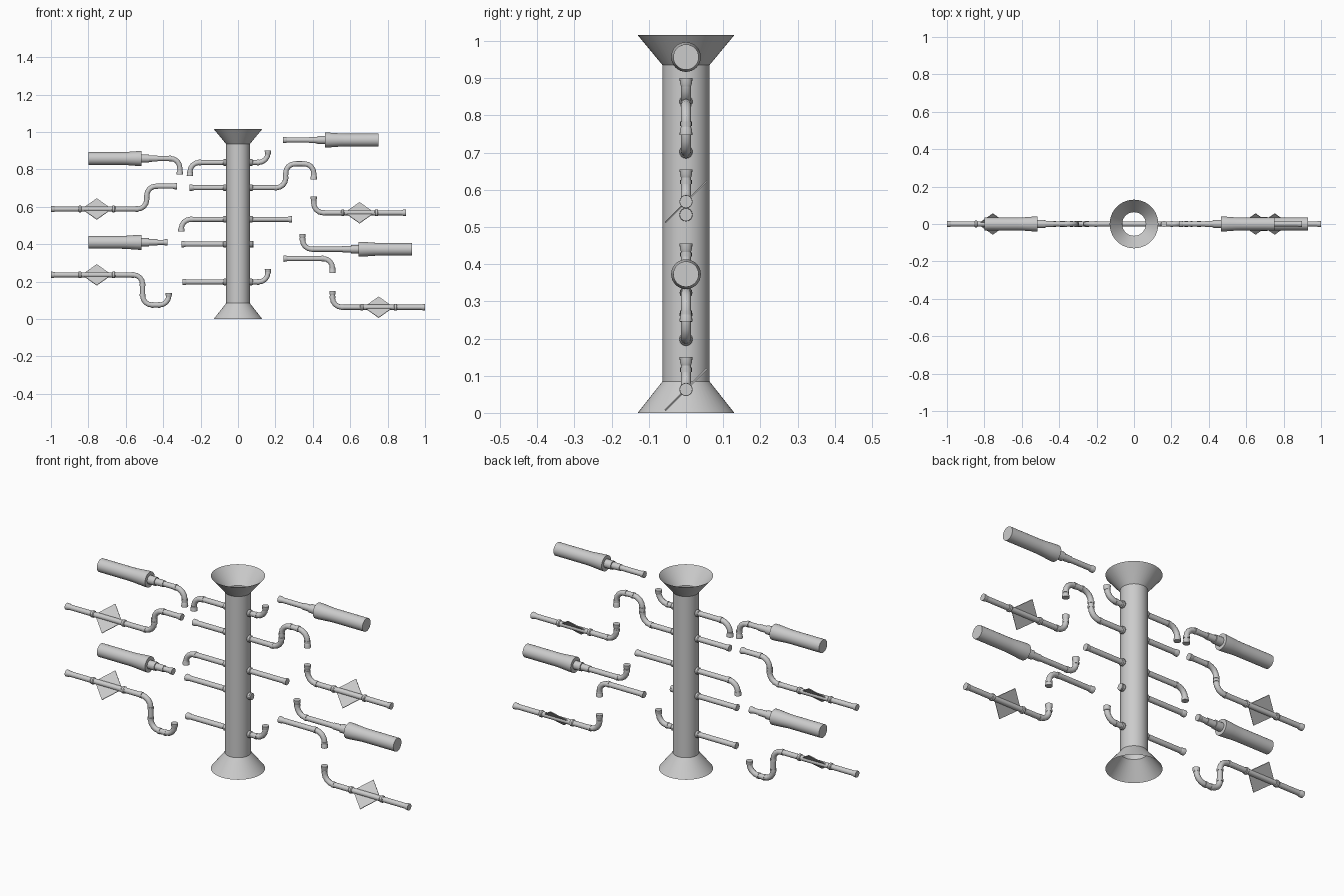
import bpy, bmesh, math
from mathutils import Vector, Matrix

if "Cube" in bpy.data.objects:
    bpy.data.objects.remove(bpy.data.objects["Cube"])

SIDES = 16
R, BEND = 0.0135, 0.05


def finish(name, bm, recalc=True):
    if recalc:
        bmesh.ops.recalc_face_normals(bm, faces=bm.faces[:])
    me = bpy.data.meshes.new(name)
    bm.to_mesh(me)
    bm.free()
    ob = bpy.data.objects.new(name, me)
    bpy.context.collection.objects.link(ob)
    bpy.context.view_layer.objects.active = ob
    ob.select_set(True)
    bpy.ops.object.shade_smooth_by_angle(angle=math.radians(30))
    ob.select_set(False)
    return ob


def skin(bm, rings, caps=True):
    for a, b in zip(rings, rings[1:]):
        n = len(a)
        for i in range(n):
            bm.faces.new((a[i], a[(i + 1) % n], b[(i + 1) % n], b[i]))
    if caps:
        bm.faces.new(rings[0][::-1])
        bm.faces.new(rings[-1])


def lathe(bm, origin, axis, profile, sides=SIDES, caps=True):
    """Revolve (distance, radius) pairs about an axis."""
    q = Vector((0, 0, 1)).rotation_difference(axis)
    rings = []
    for d, r in profile:
        rings.append([bm.verts.new(origin + q @ Vector((
            r * math.cos(2 * math.pi * i / sides), r * math.sin(2 * math.pi * i / sides), d)))
            for i in range(sides)])
    skin(bm, rings, caps)


def pipe(name, corners, collars=()):
    """Round pipe in the xz plane with filleted corners, flared ends and joint rings."""
    bm = bmesh.new()
    c = [Vector((x, 0, z)) for x, z in corners]
    path, joints = [c[0]], []
    for p, q, n in zip(c, c[1:], c[2:]):
        u, v = (p - q).normalized(), (n - q).normalized()
        b = min(BEND, (p - q).length * 0.48 if p != c[0] else 1, (n - q).length * 0.48 if n != c[-1] else 1)
        o = q + (u + v) * b
        for k in range(5):
            t = math.pi / 8 * k
            path.append(o - v * b * math.cos(t) - u * b * math.sin(t))
        joints += [(q + u * b, u), (q + v * b, v)]
    path.append(c[-1])
    # swept rings, mitred at each path point
    rings = []
    for i, p in enumerate(path):
        d0 = (p - path[i - 1]).normalized() if i else None
        d1 = (path[i + 1] - p).normalized() if i < len(path) - 1 else None
        t = ((d0 or d1) + (d1 or d0)).normalized()
        side = t.cross(Vector((0, 1, 0)))
        s = 1 / max(0.5, t.dot(d0 or d1))
        rings.append([bm.verts.new(p + side * R * s * math.cos(2 * math.pi * k / SIDES)
                                   + Vector((0, R * math.sin(2 * math.pi * k / SIDES), 0)))
                      for k in range(SIDES)])
    skin(bm, rings)
    # flared sockets at both ends
    for e, n in ((c[0], c[1]), (c[-1], c[-2])):
        lathe(bm, e, (n - e).normalized(), [(0, 0.0172), (0.013, 0.0165), (0.022, R)])
    for p, d in joints:
        lathe(bm, p, d, [(-0.003, 0.0155), (0.009, 0.0155)])
    # extra couplings on horizontal runs
    for x, z in collars:
        lathe(bm, Vector((x - 0.009, 0, z)), Vector((1, 0, 0)),
              [(0, 0.015), (0.004, 0.0178), (0.014, 0.0178), (0.018, 0.015)])
    return finish(name, bm)


def canister(name, x, z, s):
    """Handle-like drum; x is its wide inner end, s the outward direction."""
    bm = bmesh.new()
    lathe(bm, Vector((x, 0, z)), Vector((s, 0, 0)),
          [(-0.085, 0.0165), (-0.04, 0.0175), (-0.04, 0.022), (0, 0.022), (0, 0.040), (0.015, 0.040),
           (0.05, 0.0375), (0.085, 0.0348), (0.11, 0.0342), (0.285, 0.0342)], 32)
    return finish(name, bm)


def plate(name, x, z):
    """Thin square plate on its corner, tilted 45 degrees about the pipe."""
    bm = bmesh.new()
    m = (Matrix.Translation((x, 0, z)) @ Matrix.Rotation(math.radians(45), 4, 'X')
         @ Matrix.Diagonal((1, 1, 0.004, 1)) @ Matrix.Rotation(math.radians(45), 4, 'Z')
         @ Matrix.Diagonal((0.112, 0.112, 1, 1)))
    bmesh.ops.create_cube(bm, size=1, matrix=m)
    return finish(name, bm)


# hollow trunk with flared ends
bm = bmesh.new()
lathe(bm, Vector(), Vector((0, 0, 1)),
      [(0, 0.13), (0.085, 0.063), (0.935, 0.063), (1.016, 0.13)], 48, caps=False)
finish("trunk_tube", bm)

# pipes crossing the trunk, with a coupling on each side
crossing = [
    [(-0.257, 0.765), (-0.257, 0.837), (0.16, 0.837), (0.16, 0.90)],
    [(-0.258, 0.702), (0.255, 0.702), (0.255, 0.83), (0.405, 0.83), (0.405, 0.747)],
    [(-0.303, 0.468), (-0.303, 0.533), (0.288, 0.533)],
    [(-0.302, 0.40), (0.083, 0.40)],
    [(-0.297, 0.198), (0.16, 0.198), (0.16, 0.268)],
]
for i, pts in enumerate(crossing):
    z = pts[1][1]
    pipe(f"cross_pipe_{i + 1}", pts, [(-0.07, z), (0.07, z)])

# loose pipe at the lower right
pipe("loose_elbow_pipe", [(0.243, 0.323), (0.505, 0.323), (0.505, 0.246)])

# pipes ending in canisters
drums = [
    ([(-0.311, 0.772), (-0.311, 0.858), (-0.50, 0.858)], -0.515, -1),
    ([(-0.377, 0.41), (-0.50, 0.41)], -0.515, -1),
    ([(0.241, 0.957), (0.45, 0.957)], 0.465, 1),
    ([(0.345, 0.455), (0.345, 0.373), (0.63, 0.373)], 0.645, 1),
]
for i, (pts, x, s) in enumerate(drums):
    pipe(f"canister_pipe_{i + 1}", pts)
    canister(f"canister_{i + 1}", x, pts[-1][1], s)

# pipes carrying tilted diamond plates
valves = [
    ([(-0.325, 0.71), (-0.488, 0.71), (-0.488, 0.588), (-1.0, 0.588)], -0.755),
    ([(-0.37, 0.14), (-0.37, 0.075), (-0.51, 0.075), (-0.51, 0.236), (-1.0, 0.236)], -0.755),
    ([(0.405, 0.655), (0.405, 0.568), (0.897, 0.568)], 0.65),
    ([(0.505, 0.15), (0.505, 0.063), (1.0, 0.063)], 0.752),
]
for i, (pts, x) in enumerate(valves):
    z = pts[-1][1]
    pipe(f"valve_pipe_{i + 1}", pts, [(x - 0.09, z), (x + 0.09, z)])
    plate(f"valve_plate_{i + 1}", x, z)
